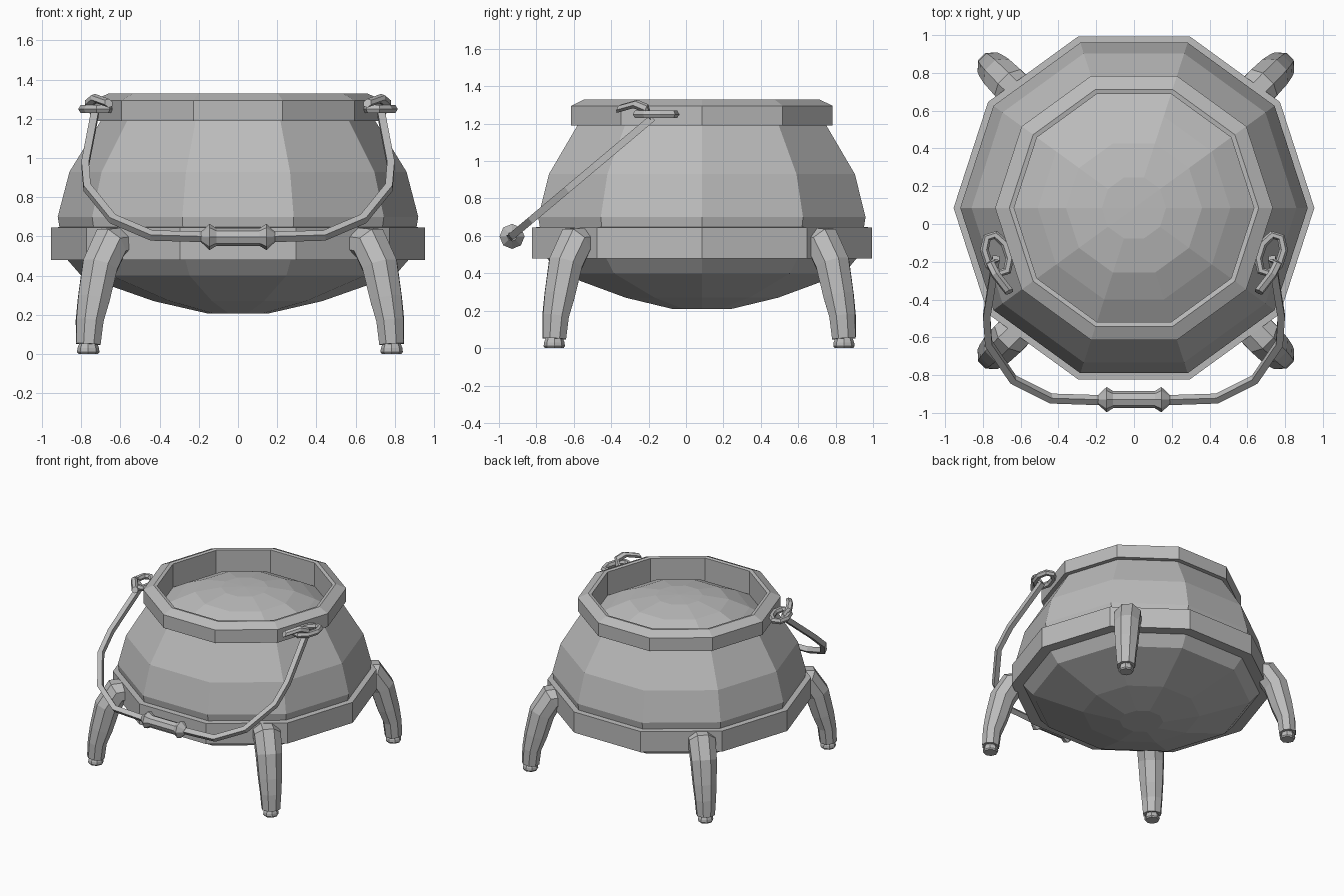
import bpy
import bmesh
from math import cos, sin, pi, tau
from mathutils import Matrix, Vector

SIDES = 10
CENTRE = Vector((0, 0.085, 0))

cube = bpy.data.objects.get("Cube")
if cube:
    bpy.data.objects.remove(cube)

iron = bpy.data.materials.new("grey_iron")
iron.use_nodes = True
GREY = (0.5, 0.5, 0.5, 1)
iron.diffuse_color = GREY
iron.node_tree.nodes["Principled BSDF"].inputs["Base Color"].default_value = GREY


def finish(name, bm, location=(0, 0, 0), mirror=None):
    bmesh.ops.remove_doubles(bm, verts=bm.verts, dist=0.0005)
    bmesh.ops.recalc_face_normals(bm, faces=bm.faces)
    mesh = bpy.data.meshes.new(name)
    bm.to_mesh(mesh)
    bm.free()
    mesh.materials.append(iron)
    obj = bpy.data.objects.new(name, mesh)
    obj.location = location
    bpy.context.collection.objects.link(obj)
    if mirror:
        mod = obj.modifiers.new("mirror", 'MIRROR')
        mod.use_axis = mirror
        mod.use_mirror_merge = False
    return obj


def skin(bm, rings, closed=False):
    """Join rings of points with faces; cap the ends unless closed."""
    rows = [[bm.verts.new(p) for p in ring] for ring in rings]
    n = len(rows[0])
    pairs = list(zip(rows, rows[1:]))
    if closed:
        pairs.append((rows[-1], rows[0]))
    for a, b in pairs:
        for i in range(n):
            j = (i + 1) % n
            bm.faces.new((a[i], a[j], b[j], b[i]))
    if not closed:
        bm.faces.new(rows[0])
        bm.faces.new(rows[-1])


def lathe(name, profile, sides=SIDES, closed=False, offset=(0, 0, 0),
          location=CENTRE, mirror=None):
    bm = bmesh.new()
    rings = [[Vector(offset) + Vector((r * cos(tau * i / sides),
                                       r * sin(tau * i / sides), z))
              for i in range(sides)] for r, z in profile]
    skin(bm, rings, closed)
    return finish(name, bm, location, mirror)


def sweep(name, path, side, radii, sides=6, closed=False, **kw):
    """Sweep a polygon along a flat path; radii are (along side, across)."""
    bm = bmesh.new()
    pts = [Vector(p) for p in path]
    side = Vector(side).normalized()
    n = len(pts)
    rings = []
    for k, p in enumerate(pts):
        before = pts[k - 1] if closed or k else p
        after = pts[(k + 1) % n] if closed or k < n - 1 else p
        across = side.cross(after - before).normalized()
        a, b = radii[k] if isinstance(radii, list) else (radii, radii)
        rings.append([p + side * a * cos(tau * (i + 0.5) / sides)
                      + across * b * sin(tau * (i + 0.5) / sides)
                      for i in range(sides)])
    skin(bm, rings, closed)
    return finish(name, bm, **kw)


# Pot body, with the domed contents inside the mouth
lathe("pot_body", [(0.16, 0.208), (0.43, 0.27), (0.80, 0.40), (0.87, 0.48),
                   (0.91, 0.64), (0.92, 0.70), (0.86, 0.93), (0.70, 1.19),
                   (0.65, 1.13), (0.51, 1.21), (0.36, 1.275), (0.17, 1.31),
                   (0.001, 1.315)])

# Band around the belly
lathe("belly_band", [(0.86, 0.48), (0.955, 0.48), (0.955, 0.645),
                     (0.86, 0.65)], closed=True)

# Rim around the mouth, sloping up to its inner edge
lathe("rim", [(0.67, 1.19), (0.735, 1.19), (0.735, 1.295), (0.66, 1.33),
              (0.635, 1.325), (0.635, 1.12)], closed=True)

# Four curved legs on the diagonals, each with a small foot
diagonal = Vector((1, 1, 0)).normalized()
LEG_CENTRE = (0.01, 0.07, 0)
BOTH = (True, True, False)
leg_path = [(0.83, 0.57), (0.94, 0.56), (1.01, 0.45),
            (1.055, 0.28), (1.085, 0.17), (1.095, 0.05)]
leg_radii = [(0.10, 0.085), (0.105, 0.10), (0.10, 0.095),
             (0.09, 0.085), (0.08, 0.07), (0.07, 0.065)]
sweep("legs", [diagonal * d + Vector((0, 0, z)) for d, z in leg_path],
      (1, -1, 0), leg_radii, sides=8, location=LEG_CENTRE, mirror=BOTH)
lathe("feet", [(0.05, 0), (0.057, 0.01), (0.055, 0.03), (0.045, 0.055)],
      sides=8, offset=diagonal * 1.095, location=LEG_CENTRE, mirror=BOTH)

# Flat oval rings lying along both sides of the rim
ONE_SIDE = (True, False, False)
turn = Matrix.Rotation(-pi / 10, 3, 'Z')
sweep("handle_rings", [Vector((0.725, -0.16, 1.25))
                       + turn @ Vector((0.062 * cos(tau * (i + 0.5) / 8),
                                        0.108 * sin(tau * (i + 0.5) / 8), 0))
                       for i in range(8)], (0, 0, 1), 0.023, closed=True,
      mirror=ONE_SIDE)

# Hooks at the ends of the handle wire
sweep("handle_hooks", [(0.73, -0.19, 1.23), (0.76, -0.21, 1.28),
                       (0.73, -0.27, 1.305), (0.66, -0.36, 1.28)],
      (0.45, 0.2, 0.87), 0.025, mirror=ONE_SIDE)

# Bail handle hanging forward, bent from square bar
SLOPE = 0.84
half = [(0.73, 1.23), (0.78, 0.97), (0.77, 0.85), (0.64, 0.69),
        (0.44, 0.605), (0.15, 0.597)]
right = [(x, -0.18 - (1.23 - z) / SLOPE, z) for x, z in half]
left = [(-x, y, z) for x, y, z in reversed(right)]
sweep("handle_wire", right + left, (0, -SLOPE, 1), 0.027, sides=4)

# Turned grip in the middle of the handle
grip = lathe("handle_grip", [(0.025, -0.19), (0.067, -0.145), (0.045, -0.11),
                             (0.045, 0.11), (0.067, 0.145), (0.025, 0.19)],
             sides=8, location=(0, -0.93, 0.597))
grip.rotation_euler = (0, pi / 2, 0)
